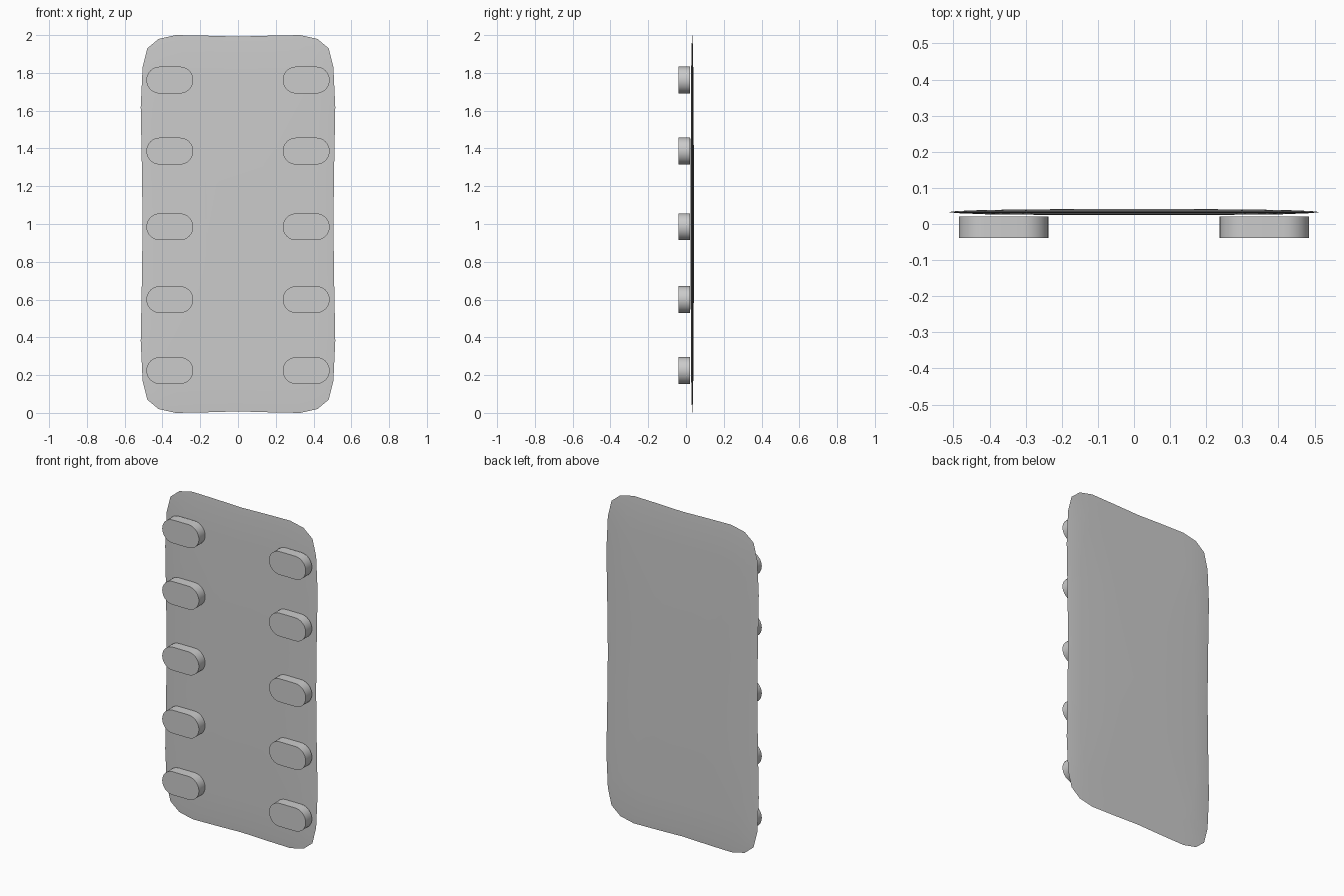
import bpy
import bmesh
import math

cube = bpy.data.objects.get("Cube")
if cube:
    bpy.data.objects.remove(cube, do_unlink=True)

grey = bpy.data.materials.new("plain grey")
grey.use_nodes = True
colour = (0.6, 0.6, 0.6, 1)
grey.diffuse_color = colour
grey.node_tree.nodes["Principled BSDF"].inputs["Base Color"].default_value = colour


def loft(name, rings):
    """Join rings of points with quads and cap both ends."""
    bm = bmesh.new()
    loops = [[bm.verts.new(p) for p in ring] for ring in rings]
    n = len(loops[0])
    for a, b in zip(loops, loops[1:]):
        for i in range(n):
            j = (i + 1) % n
            bm.faces.new((a[i], a[j], b[j], b[i]))
    bm.faces.new(loops[0])
    bm.faces.new(loops[-1])
    bmesh.ops.recalc_face_normals(bm, faces=bm.faces)
    mesh = bpy.data.meshes.new(name)
    bm.to_mesh(mesh)
    bm.free()
    mesh.materials.append(grey)
    obj = bpy.data.objects.new(name, mesh)
    bpy.context.collection.objects.link(obj)
    bpy.ops.object.select_all(action="DESELECT")
    obj.select_set(True)
    bpy.context.view_layer.objects.active = obj
    bpy.ops.object.shade_smooth_by_angle(angle=math.radians(35))
    return obj


# Thin pillow-like panel: a quarter outline mirrored both ways, slightly waisted
quarter = [(0.505, 0), (0.509, 0.3), (0.515, 0.62), (0.505, 0.83), (0.48, 0.93),
           (0.42, 0.98), (0.33, 1.0), (0.17, 0.997)]
top_mid, side_mid = (0, 0.992), quarter[0]
right = quarter + [top_mid]
left = [(-x, z) for x, z in reversed(quarter)]
lower = [(x, -z) for x, z in reversed((right + left)[1:-1])]
outline = right + left + lower

half_section = [(0.33, 0.0085), (0.8, 0.006), (0.95, 0.003)]
section = [(s, -d) for s, d in half_section] + [(1, 0)]
section += [(s, d) for s, d in reversed(half_section)]
loft("panel", [[(x * s, 0.033 + d, 1 + z * s) for x, z in outline]
               for s, d in section])

# Two columns of pill-shaped pads on the front
RADIUS, HALF_STRAIGHT, STEPS = 0.071, 0.053, 16


def pad(name, cx, cz):
    pill = []
    for side in (1, -1):
        for i in range(STEPS + 1):
            a = math.pi * (i / STEPS - 0.5)
            pill.append((cx + side * (HALF_STRAIGHT + RADIUS * math.cos(a)),
                         cz + side * RADIUS * math.sin(a)))
    loft(name, [[(x, y, z) for x, z in pill] for y in (-0.039, 0.021)])


for row, z in enumerate((0.224, 0.6, 0.985, 1.386, 1.762), 1):
    for side, sign in (("left", 1), ("right", -1)):
        pad(f"{side}_pad_{row}", sign * 0.361, z)
